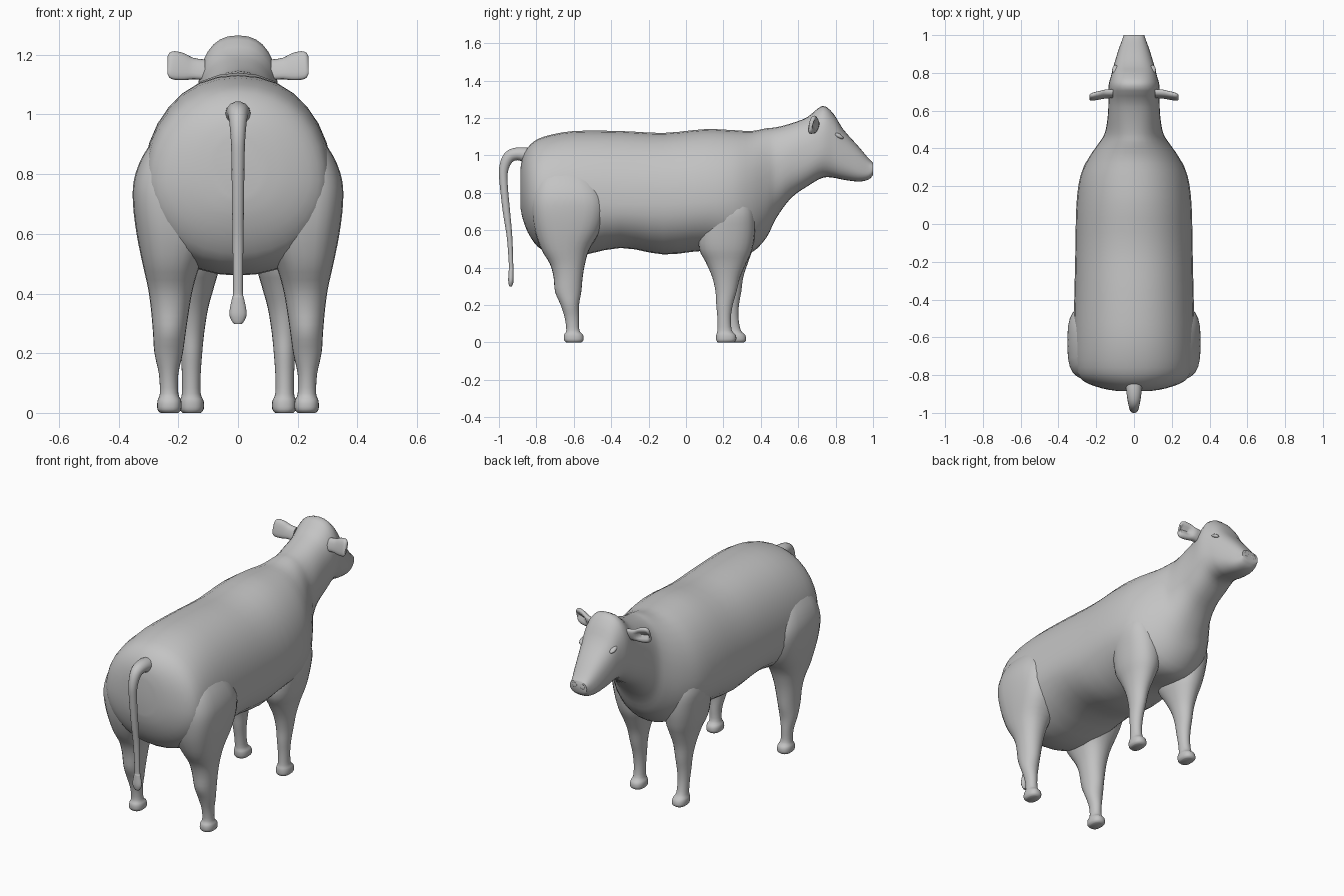
import bpy, bmesh, math
from mathutils import Vector

if "Cube" in bpy.data.objects:
    bpy.data.objects.remove(bpy.data.objects["Cube"])

hide = bpy.data.materials.new("hide_grey")
hide.diffuse_color = (0.55, 0.55, 0.55, 1)
hide.use_nodes = True
hide.node_tree.nodes["Principled BSDF"].inputs["Base Color"].default_value = hide.diffuse_color


def spline(rows, steps):
    """Smoothly resample rows of numbers."""
    out = []
    for i in range(len(rows) - 1):
        p = [rows[max(0, min(len(rows) - 1, i + k))] for k in (-1, 0, 1, 2)]
        for s in range(steps):
            t = s / steps
            out.append([b + 0.5 * t * (c - a + t * (2*a - 5*b + 4*c - d + t * (3*(b - c) + d - a)))
                        for a, b, c, d in zip(*p)])
    return out + [list(rows[-1])]


def power(angle, n):
    """Point on a unit superellipse."""
    c, s = math.cos(angle), math.sin(angle)
    return (math.copysign(abs(c) ** (2 / n), c), math.copysign(abs(s) ** (2 / n), s))


def loft(name, rings, angle=50):
    bm = bmesh.new()
    loops = [[bm.verts.new(p) for p in ring] for ring in rings]
    n = len(loops[0])
    for a, b in zip(loops, loops[1:]):
        for i in range(n):
            j = (i + 1) % n
            bm.faces.new((a[i], a[j], b[j], b[i]))
    bm.faces.new(loops[0])
    bm.faces.new(loops[-1])
    bmesh.ops.recalc_face_normals(bm, faces=bm.faces[:])
    me = bpy.data.meshes.new(name)
    bm.to_mesh(me)
    bm.free()
    me.materials.append(hide)
    ob = bpy.data.objects.new(name, me)
    bpy.context.collection.objects.link(ob)
    bpy.ops.object.select_all(action='DESELECT')
    ob.select_set(True)
    bpy.context.view_layer.objects.active = ob
    bpy.ops.object.shade_smooth_by_angle(angle=math.radians(angle))
    return ob


def turn(count):
    return [2 * math.pi * i / count for i in range(count)]


# Trunk, neck and head: y, top, widest height, bottom, half width, squareness
TRUNK = [
    (-.885, .93, .82, .72, .08, 2), (-.87, 1.0, .80, .65, .17, 2),
    (-.83, 1.06, .78, .56, .27, 2), (-.76, 1.10, .77, .49, .31, 2.1),
    (-.60, 1.13, .75, .46, .32, 2.15), (-.35, 1.13, .74, .505, .315, 2.15),
    (-.12, 1.12, .74, .47, .31, 2.15), (.10, 1.14, .75, .49, .305, 2.1),
    (.25, 1.135, .76, .47, .285, 2.1), (.35, 1.13, .78, .48, .24, 2.1),
    (.43, 1.145, .82, .56, .185, 2.1), (.48, 1.15, .88, .66, .155, 2.2),
    (.56, 1.17, .96, .77, .14, 2.3), (.65, 1.205, 1.0, .835, .135, 2.4),
    (.73, 1.265, 1.05, .88, .135, 2.4), (.79, 1.22, 1.04, .88, .12, 2.5),
    (.84, 1.14, 1.0, .87, .107, 2.6), (.92, 1.05, .94, .86, .083, 2.6),
    (.975, .985, .915, .87, .063, 2.6), (1.0, .96, .925, .895, .055, 2.6)]
rings = []
for y, top, mid, bot, w, n in spline(TRUNK, 3):
    ring = []
    for a in turn(32):
        c, s = power(a, n)
        ring.append((w * c, y, mid + s * ((top - mid) if s > 0 else (mid - bot))))
    rings.append(ring)
loft("body_and_head", rings)

# Legs: height, inner x, outer x, back y, front y, squareness
REAR = [
    (0, .20, .26, -.64, -.56, 2.4), (.012, .19, .27, -.652, -.548, 2.4),
    (.04, .19, .27, -.652, -.55, 2.3), (.065, .20, .262, -.64, -.57, 2.1),
    (.13, .20, .265, -.648, -.572, 2), (.20, .185, .28, -.67, -.572, 2),
    (.27, .175, .285, -.70, -.56, 2), (.35, .163, .292, -.708, -.552, 2.1),
    (.42, .15, .302, -.728, -.54, 2.2), (.50, .125, .32, -.775, -.515, 2.4),
    (.60, .08, .34, -.81, -.455, 2.8), (.70, .06, .352, -.825, -.43, 3.1),
    (.78, .06, .349, -.825, -.435, 3), (.86, .07, .32, -.81, -.47, 2.8),
    (.94, .09, .265, -.77, -.52, 2.5)]
FRONT = [
    (0, .125, .185, .17, .255, 2.4), (.012, .115, .195, .162, .268, 2.4),
    (.04, .115, .195, .162, .266, 2.3), (.065, .125, .188, .168, .245, 2.1),
    (.13, .125, .188, .168, .24, 2), (.20, .12, .192, .162, .25, 2),
    (.27, .113, .198, .158, .27, 2), (.35, .10, .21, .14, .29, 2),
    (.43, .078, .228, .105, .325, 2.1), (.50, .06, .25, .07, .355, 2.2),
    (.60, .06, .268, .07, .37, 2.3), (.70, .08, .278, .10, .365, 2.3),
    (.80, .10, .25, .15, .34, 2.2)]


def leg(name, rows, side, stride=0):
    rings = []
    for z, x0, x1, y0, y1, n in spline(rows, 3):
        shift = stride * max(0, 1 - z / .5)
        ring = []
        for a in turn(24):
            c, s = power(a, n)
            ring.append((side * ((x0 + x1) / 2 + c * (x1 - x0) / 2),
                         (y0 + y1) / 2 + s * (y1 - y0) / 2 + shift, z))
        rings.append(ring)
    loft(name, rings)


for side, label in ((1, "right"), (-1, "left")):
    leg(label + "_rear_leg", REAR, side)
    leg(label + "_front_leg", FRONT, side, 0 if side > 0 else .055)

# Tail: y, z, half width, thickness
TAIL = [(-.82, .99, .045, .05), (-.89, 1.008, .04, .036), (-.945, .992, .032, .033),
        (-.974, .93, .025, .026), (-.975, .85, .022, .022), (-.96, .70, .02, .02),
        (-.943, .56, .018, .015), (-.935, .41, .016, .012), (-.935, .385, .02, .013),
        (-.936, .335, .029, .015), (-.937, .31, .022, .011), (-.938, .298, .012, .006)]
path = spline(TAIL, 4)
rings = []
for i, (y, z, w, t) in enumerate(path):
    a, b = path[max(0, i - 1)], path[min(len(path) - 1, i + 1)]
    d = Vector((0, b[0] - a[0], b[1] - a[1])).normalized()
    up = d.cross(Vector((1, 0, 0)))
    rings.append([Vector((w * math.cos(k), y, z)) + up * t * math.sin(k) for k in turn(14)])
loft("tail", rings)

# Ears: outward x, y, centre height, half height, half thickness; front is cupped
EAR = [(.11, .69, 1.15, .034, .02), (.15, .688, 1.154, .036, .02),
       (.18, .682, 1.16, .045, .019), (.21, .676, 1.164, .048, .018),
       (.228, .672, 1.165, .043, .015), (.236, .67, 1.165, .03, .008)]
for side, label in ((1, "right"), (-1, "left")):
    rings = []
    for x, y, z, h, t in spline(EAR, 3):
        cup = .022 * max(0, min(1, (x - .15) / .03, (.236 - x) / .012))
        ring = []
        for a in turn(20):
            c, s = power(a, 2.6)
            dent = cup * max(0, 1 - abs(c) * 1.5) if s > 0 else 0
            ring.append((side * x, y + t * s - dent + .01 * c, z + h * c))
        rings.append(ring)
    loft(label + "_ear", rings)

    # Brow ridge and nostril rim
    for part, pos, size in (("brow", (.098, .815, 1.105), (.018, .03, .012)),):
        bpy.ops.mesh.primitive_uv_sphere_add(segments=16, ring_count=8, location=(side * pos[0], *pos[1:]))
        ob = bpy.context.object
        ob.name, ob.scale = label + "_" + part, size
        ob.rotation_euler = (-.5, 0, 0)
        ob.data.materials.append(hide)
        bpy.ops.object.shade_smooth()
    bpy.ops.mesh.primitive_torus_add(major_segments=14, minor_segments=6, major_radius=.014,
                                     minor_radius=.004, location=(side * .026, .997, .936),
                                     rotation=(math.pi / 2, 0, 0))
    bpy.context.object.name = label + "_nostril"
    bpy.context.object.data.materials.append(hide)
    bpy.ops.object.shade_smooth()
